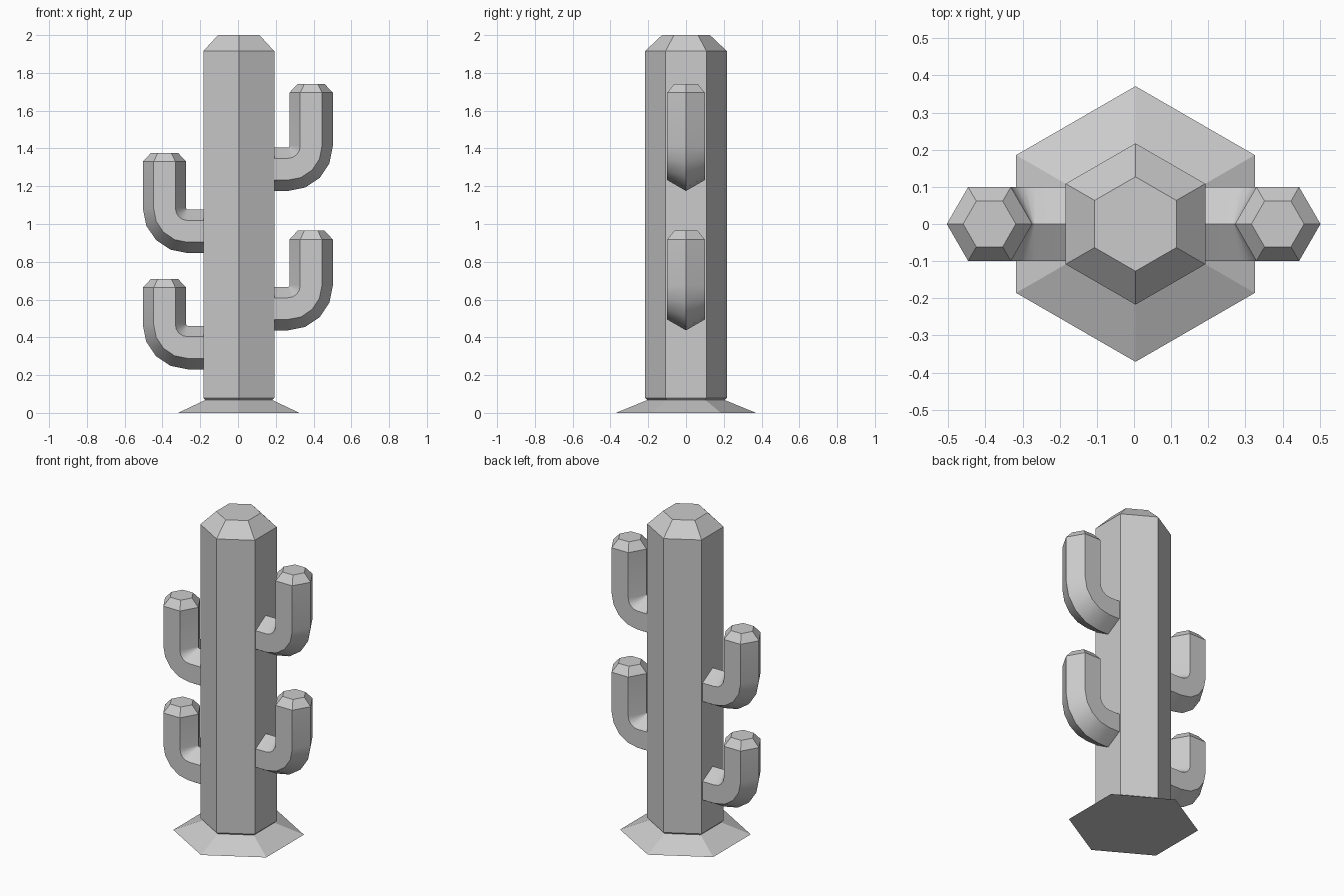
import bpy, bmesh
from math import sin, cos, pi
from mathutils import Vector

if "Cube" in bpy.data.objects:
    bpy.data.objects.remove(bpy.data.objects["Cube"])


def loft(name, rings, cap_start=True, cap_end=True):
    """Skin a list of equal-sized point rings into one object."""
    bm = bmesh.new()
    loops = [[bm.verts.new(p) for p in ring] for ring in rings]
    n = len(loops[0])
    for a, b in zip(loops, loops[1:]):
        for i in range(n):
            j = (i + 1) % n
            bm.faces.new((a[i], a[j], b[j], b[i]))
    if cap_start:
        bm.faces.new(loops[0][::-1])
    if cap_end:
        bm.faces.new(loops[-1])
    bmesh.ops.recalc_face_normals(bm, faces=bm.faces)
    mesh = bpy.data.meshes.new(name)
    bm.to_mesh(mesh)
    bm.free()
    obj = bpy.data.objects.new(name, mesh)
    bpy.context.collection.objects.link(obj)
    return obj


def hex_ring(center, u, v, r):
    """Hexagon around center, with a corner along u."""
    return [Vector(center) + r * (cos(i * pi / 3) * Vector(u) + sin(i * pi / 3) * Vector(v))
            for i in range(6)]


def level(z, r):
    return hex_ring((0.004, 0, z), (0, 1, 0), (-1, 0, 0), r)


def arm(name, side, x, bottom, shoulder, top, r=0.115, bend=0.122, steps=4):
    """Elbow arm: out of the trunk, rounded bend, straight up, chamfered tip."""
    z0 = bottom + r                       # centre height of the horizontal part
    cx, cz = x - bend, z0 + bend          # centre of the bend
    y = (0, 1, 0)
    rings = [hex_ring((side * 0.17, 0, z0), (0, 0, -1), y, r)]
    for i in range(steps + 1):
        a = i * pi / 2 / steps
        out = Vector((side * sin(a), 0, -cos(a)))
        rings.append(hex_ring(Vector((side * cx, 0, cz)) + bend * out, out, y, r))
    rings.append(hex_ring((side * x, 0, shoulder), (side, 0, 0), y, r))
    rings.append(hex_ring((side * x, 0, top), (side, 0, 0), y, 0.071))
    obj = loft(name, rings)
    # smooth bend, sharp hexagon edges
    bpy.ops.object.select_all(action='DESELECT')
    obj.select_set(True)
    bpy.context.view_layer.objects.active = obj
    bpy.ops.object.shade_smooth_by_angle(angle=pi / 6)


# flared foot and trunk with chamfered top
loft("base", [level(0, 0.371), level(0.07, 0.2)])
loft("trunk", [level(0.065, 0.2), level(0.08, 0.217), level(1.915, 0.217), level(2, 0.127)],
     cap_start=False)

# arms: side, x of upright, underside, shoulder and tip heights
arm("upper_right_arm", 1, 0.387, 1.175, 1.695, 1.742)
arm("lower_right_arm", 1, 0.387, 0.437, 0.918, 0.965)
arm("upper_left_arm", -1, 0.389, 0.846, 1.33, 1.377)
arm("lower_left_arm", -1, 0.389, 0.231, 0.663, 0.71)
